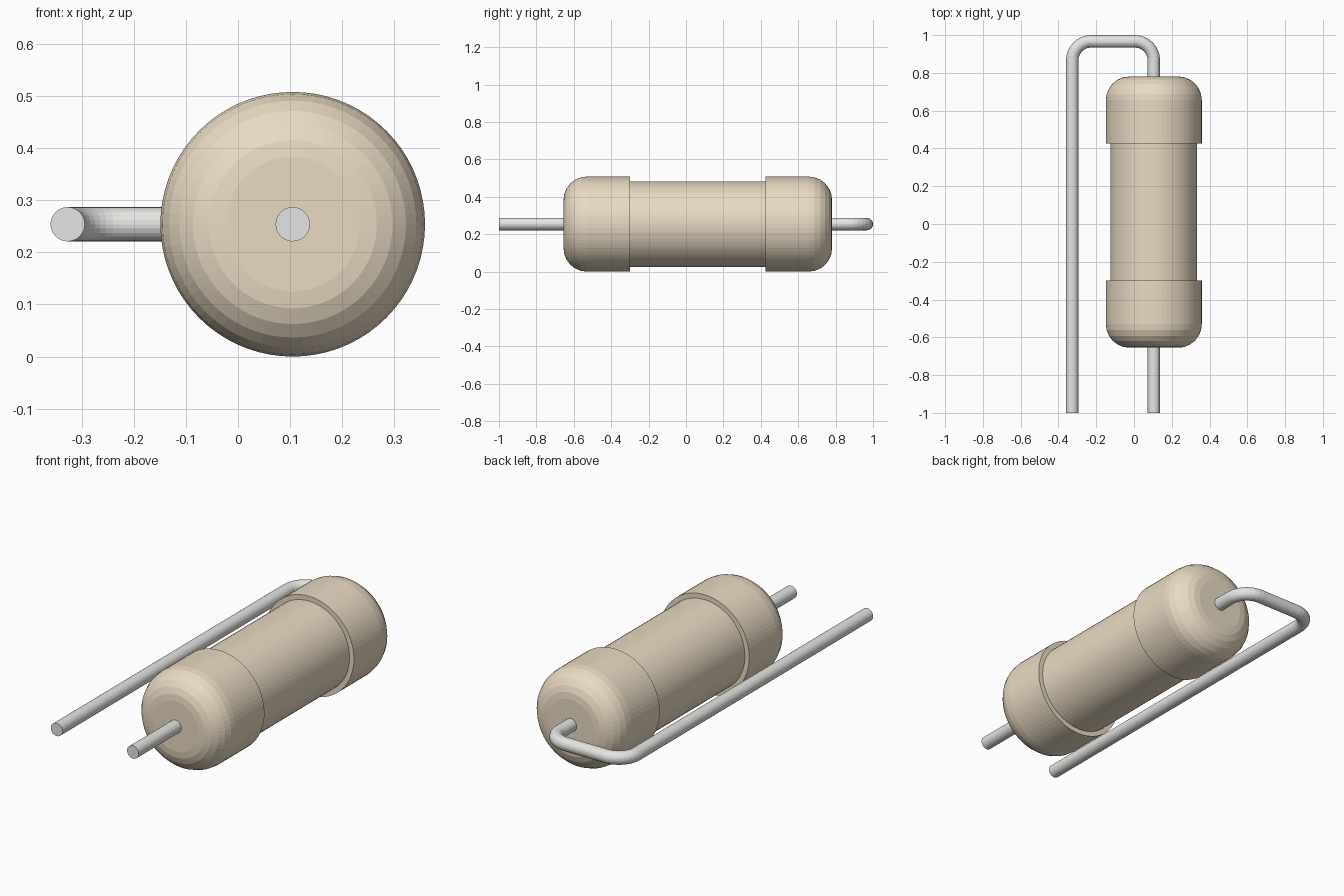
import bpy, bmesh
from math import sin, cos, pi

if "Cube" in bpy.data.objects:
    bpy.data.objects.remove(bpy.data.objects["Cube"])

AX, AZ = 0.105, 0.254      # body axis
CAP_R, MID_R, FILLET = 0.254, 0.229, 0.125
Y0, Y1, CAP_LEN = -0.655, 0.781, 0.356
WIRE_R, BEND, X_RETURN = 0.033, 0.10, -0.327


def material(name, colour):
    m = bpy.data.materials.new(name)
    m.diffuse_color = (*colour, 1)
    m.use_nodes = True
    m.node_tree.nodes["Principled BSDF"].inputs["Base Color"].default_value = m.diffuse_color
    return m


def lathe(name, profile, segments, mat):
    """Revolve (radius, y) points around the body axis and cap both ends."""
    bm = bmesh.new()
    rings = [[bm.verts.new((AX + r * cos(2 * pi * i / segments), y,
                            AZ + r * sin(2 * pi * i / segments)))
              for i in range(segments)] for r, y in profile]
    for a, b in zip(rings, rings[1:]):
        for i in range(segments):
            j = (i + 1) % segments
            bm.faces.new((a[i], a[j], b[j], b[i]))
    bm.faces.new(rings[0])
    bm.faces.new(rings[-1])
    bmesh.ops.recalc_face_normals(bm, faces=bm.faces)
    return finish(name, bm, mat)


def finish(name, bm, mat):
    mesh = bpy.data.meshes.new(name)
    bm.to_mesh(mesh)
    bm.free()
    mesh.materials.append(mat)
    ob = bpy.data.objects.new(name, mesh)
    bpy.context.collection.objects.link(ob)
    return ob


def wire(name, path, mat, sides=24):
    """Sweep a round section along a path of (x, y, tangent angle) stations."""
    bm = bmesh.new()
    rings = []
    for x, y, t in path:
        ring = []
        for i in range(sides):
            u = WIRE_R * cos(2 * pi * i / sides)
            w = WIRE_R * sin(2 * pi * i / sides)
            ring.append(bm.verts.new((x - u * sin(t), y + u * cos(t), AZ + w)))
        rings.append(ring)
    for a, b in zip(rings, rings[1:]):
        for i in range(sides):
            j = (i + 1) % sides
            bm.faces.new((a[i], a[j], b[j], b[i]))
    bm.faces.new(rings[0])
    bm.faces.new(rings[-1])
    bmesh.ops.recalc_face_normals(bm, faces=bm.faces)
    return finish(name, bm, mat)


def bend(cx, cy, start, steps=8):
    """Quarter-circle stations, turning left from the given polar angle."""
    angles = [start + pi / 2 * k / steps for k in range(steps + 1)]
    return [(cx + BEND * cos(a), cy + BEND * sin(a), a + pi / 2) for a in angles]


tan = material("tan_coating", (0.82, 0.71, 0.55))
metal = material("lead_metal", (0.78, 0.79, 0.76))

# Body: two rounded end caps and a slimmer waist
N = 6
round_end = [(CAP_R - FILLET + FILLET * sin(pi / 2 * k / N),
              FILLET - FILLET * cos(pi / 2 * k / N)) for k in range(N + 1)]
half = round_end + [(CAP_R, CAP_LEN), (MID_R, CAP_LEN)]
profile = [(r, Y0 + d) for r, d in half] + [(r, Y1 - d) for r, d in reversed(half)]
lathe("resistor_body", profile, 72, tan)

# Short straight lead at the front
wire("short_lead", [(AX, -1, pi / 2), (AX, Y0 + 0.01, pi / 2)], metal)

# Long lead bent back alongside the body
cy = 1 - WIRE_R - BEND
path = [(AX, Y1 - 0.01, pi / 2)]
path += bend(AX - BEND, cy, 0)
path += bend(X_RETURN + BEND, cy, pi / 2)
path += [(X_RETURN, -1, 3 * pi / 2)]
wire("bent_lead", path, metal)
